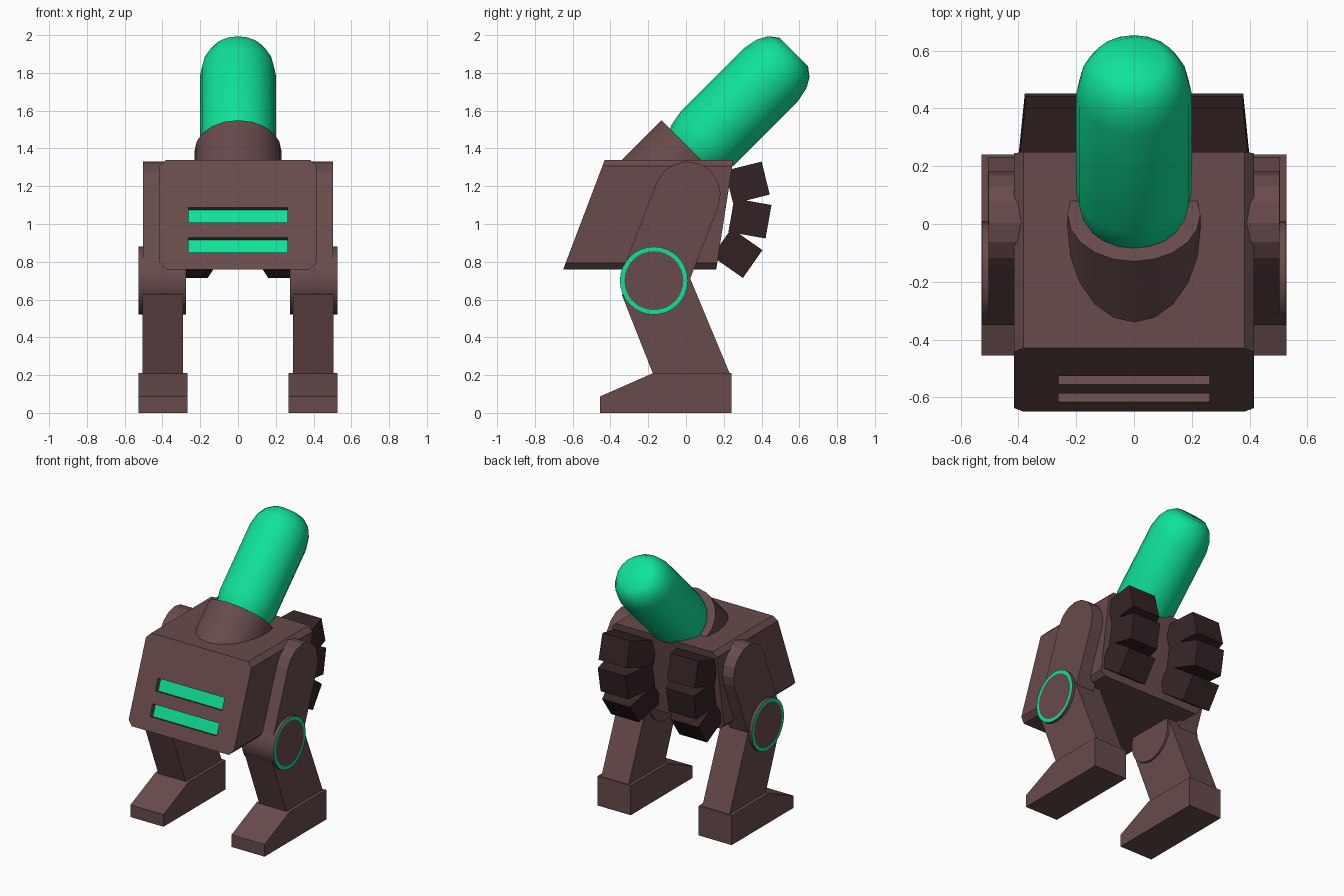
import bpy, bmesh, math
from mathutils import Matrix, Vector

cube = bpy.data.objects.get("Cube")
if cube:
    bpy.data.objects.remove(cube, do_unlink=True)


def material(name, rgb):
    m = bpy.data.materials.new(name)
    m.use_nodes = True
    m.diffuse_color = (*rgb, 1)
    m.node_tree.nodes["Principled BSDF"].inputs["Base Color"].default_value = (*rgb, 1)
    return m


BROWN = material("brown metal", (0.14, 0.07, 0.07))
DARK = material("dark brown metal", (0.035, 0.017, 0.018))
GREEN = material("glowing green", (0.005, 0.76, 0.315))


def finish(name, bm, mats, smooth_angle=None):
    bmesh.ops.recalc_face_normals(bm, faces=bm.faces)
    mesh = bpy.data.meshes.new(name)
    bm.to_mesh(mesh)
    bm.free()
    for m in mats:
        mesh.materials.append(m)
    if smooth_angle:
        mesh.shade_smooth()
        mesh.set_sharp_from_angle(angle=math.radians(smooth_angle))
    ob = bpy.data.objects.new(name, mesh)
    bpy.context.collection.objects.link(ob)
    return ob


def prism_mesh(points, offset):
    """Closed prism: a polygon swept along an offset."""
    bm = bmesh.new()
    a = [bm.verts.new(p) for p in points]
    b = [bm.verts.new(Vector(p) + Vector(offset)) for p in points]
    bm.faces.new(a)
    bm.faces.new(b[::-1])
    for i in range(len(a)):
        j = (i + 1) % len(a)
        bm.faces.new((a[i], a[j], b[j], b[i]))
    return bm


def side_prism(name, profile, x0, x1, mat):
    """Prism from a (y, z) side profile between two x positions."""
    return finish(name, prism_mesh([(x0, y, z) for y, z in profile], (x1 - x0, 0, 0)), [mat])


def lathe(name, profile, segs, matrix, mats, painted=(), smooth_angle=35):
    """Capped solid of revolution; painted bands use the second material."""
    bm = bmesh.new()
    rings = [[bm.verts.new((r * math.cos(math.tau * i / segs), r * math.sin(math.tau * i / segs), h))
              for i in range(segs)] for r, h in profile]
    bm.faces.new(rings[0])
    bm.faces.new(rings[-1])
    for k in range(len(rings) - 1):
        for i in range(segs):
            j = (i + 1) % segs
            f = bm.faces.new((rings[k][i], rings[k][j], rings[k + 1][j], rings[k + 1][i]))
            f.material_index = int(k in painted)
    bm.transform(matrix)
    return finish(name, bm, mats, smooth_angle)


# Body: slanted block with chamfered lengthwise edges
front_low, front_high = Vector((-0.65, 0.76)), Vector((-0.43, 1.34))
outline = [front_low, front_high, (0.25, 1.34), (0.16, 0.76)]
bm = prism_mesh([(-0.415, y, z) for y, z in outline], (0.83, 0, 0))
long_edges = [e for e in bm.edges
              if abs(e.verts[0].co.z - e.verts[1].co.z) < 0.01
              and abs(e.verts[0].co.x - e.verts[1].co.x) < 0.01]
bmesh.ops.bevel(bm, geom=long_edges, offset=0.033, segments=1, affect='EDGES')
body = finish("body", bm, [BROWN])

# Two recessed slots with green strips at the bottom
inward = Vector((front_high.y - front_low.y, front_low.x - front_high.x)).normalized()


def slot_profile(z0, z1, d0, d1):
    ends = [front_low.lerp(front_high, (z - front_low.y) / (front_high.y - front_low.y))
            for z in (z0, z1)]
    return [ends[0] + inward * d0, ends[1] + inward * d0,
            ends[1] + inward * d1, ends[0] + inward * d1]


cutters = []
for label, z in (("lower", 0.849), ("upper", 1.008)):
    cutter = side_prism(label + "_slot_cutter", slot_profile(z, z + 0.079, -0.05, 0.042),
                        -0.262, 0.262, BROWN)
    cutter.hide_render = True
    cutters.append(cutter)
    mod = body.modifiers.new("slot", 'BOOLEAN')
    mod.operation = 'DIFFERENCE'
    mod.solver = 'EXACT'
    mod.object = cutter
    side_prism(label + "_light_strip", slot_profile(z, z + 0.079, 0.035, 0.044),
               -0.262, 0.262, GREEN)
bpy.context.view_layer.update()
cut_mesh = bpy.data.meshes.new_from_object(body.evaluated_get(bpy.context.evaluated_depsgraph_get()))
body.modifiers.clear()
body.data = cut_mesh
for c in cutters:
    bpy.data.objects.remove(c, do_unlink=True)

# Tilted collar and green capsule on top
tilt = Matrix.Rotation(math.radians(-45), 4, 'X')
lathe("collar", [(0.23, -0.3), (0.23, 0)], 20,
      Matrix.Translation((0, 0.033, 1.387)) @ tilt, [BROWN])
lathe("capsule", [(0.11, -0.08), (0.155, -0.04), (0.185, 0.02), (0.2, 0.1),
                  (0.2, 0.58), (0.184, 0.66), (0.155, 0.713), (0.108, 0.75)], 20,
      Matrix.Translation((0, 0.04, 1.38)) @ tilt, [GREEN], smooth_angle=60)

# Legs and rear pods, built once per side
KNEE = Vector((-0.17, 0.70))
SHOULDER = Vector((0.008, 1.157))
axis = (SHOULDER - KNEE).normalized()
across = Vector((axis.y, -axis.x))
arc = [SHOULDER + 0.175 * (across * math.cos(a) + axis * math.sin(a))
       for a in (math.pi * i / 8 for i in range(9))]
thigh = arc + [KNEE - across * 0.175, KNEE + across * 0.175]
shin = [(-0.34, 0.626), (0, 0.765), (0.235, 0.2), (-0.172, 0.2)]
foot = [(-0.455, 0), (0.24, 0), (0.24, 0.21), (-0.175, 0.21), (-0.455, 0.087)]
pods = [("upper", 0.422, 1.243, 14), ("middle", 0.437, 1.012, -10), ("lower", 0.353, 0.788, -35)]

for side, s in (("left", 1), ("right", -1)):
    side_prism(side + "_thigh", thigh, s * 0.36, s * 0.503, BROWN)
    side_prism(side + "_shin", shin, s * 0.29, s * 0.505, BROWN)
    side_prism(side + "_foot", foot, s * 0.268, s * 0.528, BROWN)
    # Knee drum with a painted ring on its outer cap
    lathe(side + "_knee", [(0.18, 0.275), (0.18, 0.527), (0.156, 0.527)], 32,
          Matrix.Translation((0, KNEE.x, KNEE.y)) @ Matrix.Rotation(s * math.pi / 2, 4, 'Y'),
          [BROWN, GREEN], painted={1})
    # Tapered pods fanned out behind the body
    for label, y, z, angle in pods:
        a = math.radians(angle)
        out = Vector((0, math.cos(a), math.sin(a)))
        up = Vector((0, -math.sin(a), math.cos(a)))
        tip = Vector((0, y, z)) - up * 0.09
        points = [tip + out * d + Vector((s * x, 0, 0))
                  for x, d in ((0.085, -0.2), (0.16, 0), (0.378, 0), (0.398, -0.2))]
        finish(side + "_" + label + "_pod", prism_mesh(points, up * 0.18), [DARK])
